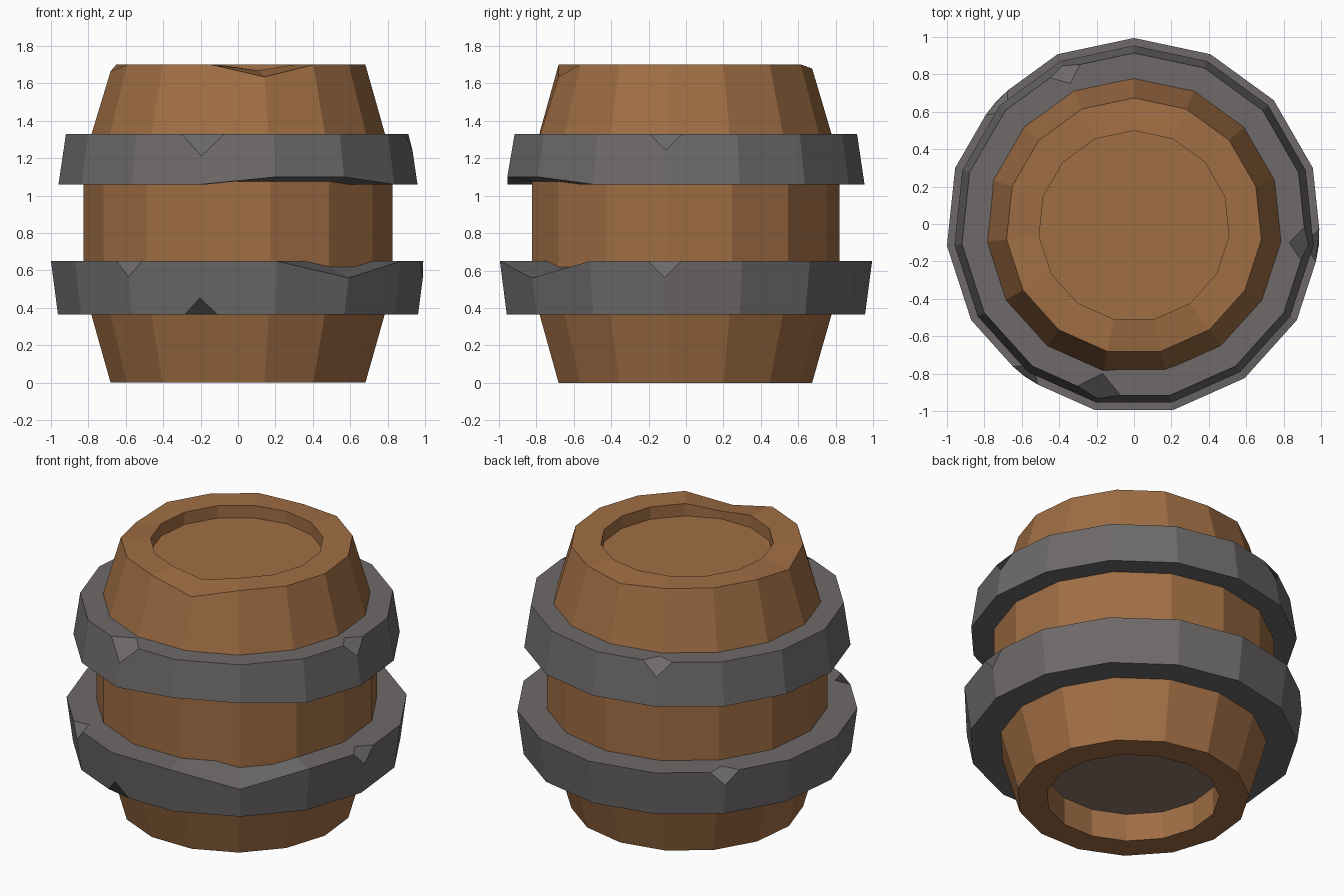
import bpy, bmesh, math

if "Cube" in bpy.data.objects:
    bpy.data.objects.remove(bpy.data.objects["Cube"])

SIDES = 15
CY = -0.011  # an odd ring is not symmetric in y, so shift it to the centre


def material(name, rgb):
    m = bpy.data.materials.new(name)
    m.diffuse_color = (*rgb, 1)
    m.use_nodes = True
    m.node_tree.nodes["Principled BSDF"].inputs["Base Color"].default_value = m.diffuse_color
    return m


wood = material("brown wood", (0.352, 0.156, 0.058))
iron = material("grey iron", (0.156, 0.144, 0.144))
dark = material("grey brown base board", (0.283, 0.188, 0.147))


def lathe(name, profile, mats, closed, heights=(), chips=()):
    """Spin (radius, z) points into a 15-sided part.
    heights: (row, side, z) moves worn corners; chips: (row, side, size) cuts corners."""
    bm = bmesh.new()
    rows = []
    for r, z in profile:
        row = []
        for i in range(SIDES):
            a = math.radians(90 + 24 * i)
            row.append(bm.verts.new((r * math.cos(a), r * math.sin(a) + CY, z)))
        rows.append(row)
    pairs = list(zip(rows, rows[1:])) + ([(rows[-1], rows[0])] if closed else [])
    for lo, hi in pairs:
        for i in range(SIDES):
            k = (i + 1) % SIDES
            bm.faces.new((lo[i], lo[k], hi[k], hi[i]))
    if not closed:
        bm.faces.new(rows[0][::-1]).material_index = len(mats) - 1
        bm.faces.new(rows[-1])
    for row, i, z in heights:
        rows[row][i].co.z = z
    for row, i, size in chips:
        bmesh.ops.bevel(bm, geom=[rows[row][i]], offset=size, offset_type='OFFSET',
                        segments=1, profile=0.5, affect='VERTICES')
    bmesh.ops.recalc_face_normals(bm, faces=bm.faces)
    me = bpy.data.meshes.new(name)
    bm.to_mesh(me)
    bm.free()
    for m in mats:
        me.materials.append(m)
    ob = bpy.data.objects.new(name, me)
    bpy.context.collection.objects.link(ob)
    return ob


# Barrel body with recessed lid and base, worn rim
lathe("barrel_body",
      [(0.51, 0.18), (0.51, 0), (0.685, 0), (0.83, 0.51), (0.83, 1.19),
       (0.685, 1.7), (0.51, 1.7), (0.51, 1.62)],
      [wood, dark], False,
      heights=[(5, 8, 1.635), (6, 8, 1.67), (5, 4, 1.665), (5, 0, 1.68)])

# Lower hoop: rows are inner bottom, outer bottom, outer top, inner top
lathe("lower_hoop",
      [(0.74, 0.365), (0.968, 0.365), (1.0055, 0.65), (0.74, 0.65)],
      [iron], True, heights=[(2, 9, 0.56)],
      chips=[(2, 6, 0.085), (2, 11, 0.09), (2, 2, 0.09), (1, 7, 0.09)])

# Upper hoop
lathe("upper_hoop",
      [(0.74, 1.06), (0.965, 1.06), (0.925, 1.33), (0.74, 1.33)],
      [iron], True, heights=[(1, 8, 1.1), (1, 9, 1.1)],
      chips=[(2, 7, 0.12), (2, 11, 0.09), (2, 1, 0.09)])
